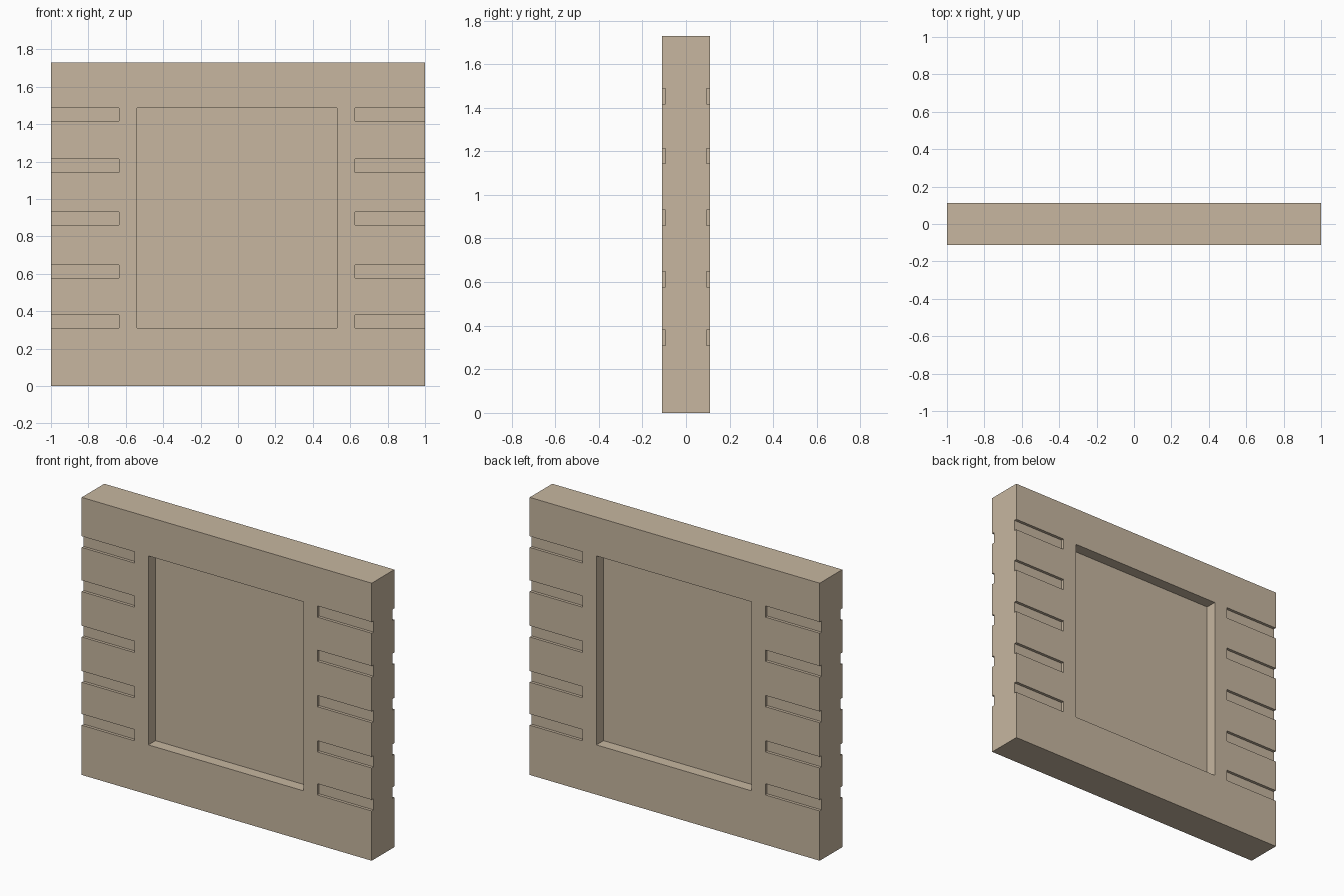
import bpy, bmesh
from mathutils import Matrix, Vector

if "Cube" in bpy.data.objects:
    bpy.data.objects.remove(bpy.data.objects["Cube"])

HALF_T, HEIGHT = 0.111, 1.73
RECESS_DEPTH, SLOT_DEPTH = 0.07, 0.018
SLOT_Z = [0.345, 0.613, 0.895, 1.178, 1.453]
SLOT_H = 0.07


def add_box(bm, x0, x1, y0, y1, z0, z1):
    size = Vector((x1 - x0, y1 - y0, z1 - z0))
    mid = Vector((x0 + x1, y0 + y1, z0 + z1)) / 2
    bmesh.ops.create_cube(bm, size=1, matrix=Matrix.Translation(mid) @ Matrix.Diagonal((*size, 1)))


def make_object(name, bm):
    mesh = bpy.data.meshes.new(name)
    bm.to_mesh(mesh)
    bm.free()
    obj = bpy.data.objects.new(name, mesh)
    bpy.context.collection.objects.link(obj)
    return obj


# Solid slab
bm = bmesh.new()
add_box(bm, -1, 1, -HALF_T, HALF_T, 0, HEIGHT)
panel = make_object("wall_panel", bm)
tan = bpy.data.materials.new("warm tan")
tan.diffuse_color = (0.57, 0.47, 0.35, 1)
tan.use_nodes = True
tan.node_tree.nodes["Principled BSDF"].inputs["Base Color"].default_value = tan.diffuse_color
panel.data.materials.append(tan)

# Cutter: front recess and side slots, then the same turned half round for the back
bm = bmesh.new()
out = -HALF_T - 0.1
add_box(bm, -0.54, 0.53, out, -HALF_T + RECESS_DEPTH, 0.31, 1.488)
for z in SLOT_Z:
    for x0, x1 in ((-1.1, -0.635), (0.625, 1.1)):
        add_box(bm, x0, x1, out, -HALF_T + SLOT_DEPTH, z - SLOT_H / 2, z + SLOT_H / 2)
back = bmesh.ops.duplicate(bm, geom=bm.verts[:] + bm.edges[:] + bm.faces[:])["geom"]
bmesh.ops.rotate(bm, verts=[v for v in back if isinstance(v, bmesh.types.BMVert)],
                 cent=(0, 0, 0), matrix=Matrix.Rotation(3.14159265, 3, 'Z'))
cutter = make_object("recess_cutter", bm)
cutter.hide_render = True

# Apply the cut and drop the helper
mod = panel.modifiers.new("recesses", 'BOOLEAN')
mod.operation, mod.solver, mod.object = 'DIFFERENCE', 'EXACT', cutter
bpy.context.view_layer.objects.active = panel
bpy.ops.object.modifier_apply(modifier=mod.name)
bpy.data.objects.remove(cutter)
